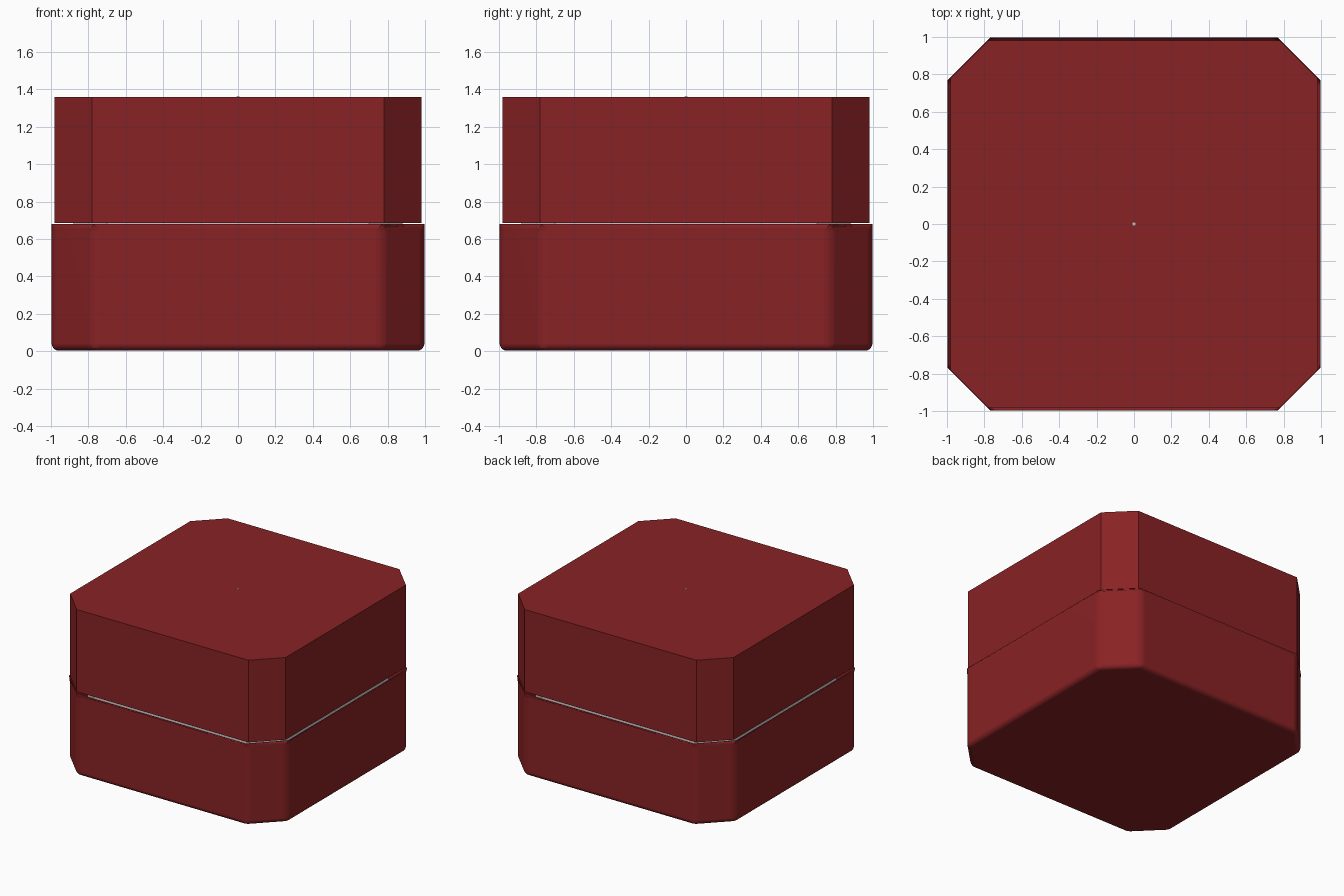
import bpy, bmesh

if "Cube" in bpy.data.objects:
    bpy.data.objects.remove(bpy.data.objects["Cube"])

red = bpy.data.materials.new("dark_red")
red.diffuse_color = (0.25, 0.016, 0.018, 1)
red.use_nodes = True
red.node_tree.nodes["Principled BSDF"].inputs["Base Color"].default_value = red.diffuse_color


def octagon_block(name, r, c, z0, z1, wall=0.0, open_top=True, mat=None):
    """Square prism with cut corners; optional cavity from top or bottom."""
    pts = [(-c, -r), (c, -r), (r, -c), (r, c), (c, r), (-c, r), (-r, c), (-r, -c)]
    bm = bmesh.new()
    lo = [bm.verts.new((x, y, z0)) for x, y in pts]
    hi = [bm.verts.new((x, y, z1)) for x, y in pts]
    bottom = bm.faces.new(lo[::-1])
    top = bm.faces.new(hi)
    for i in range(8):
        j = (i + 1) % 8
        bm.faces.new((lo[i], lo[j], hi[j], hi[i]))
    if wall:
        face = top if open_top else bottom
        bmesh.ops.inset_region(bm, faces=[face], thickness=wall)
        depth = (z1 - z0 - wall) * (-1 if open_top else 1)
        ext = bmesh.ops.extrude_discrete_faces(bm, faces=[face])["faces"]
        for v in ext[0].verts:
            v.co.z += depth
    bm.normal_update()
    me = bpy.data.meshes.new(name)
    bm.to_mesh(me)
    bm.free()
    ob = bpy.data.objects.new(name, me)
    bpy.context.collection.objects.link(ob)
    if mat:
        me.materials.append(mat)
    return ob


# Rounded lower box, hollow from above
base = octagon_block("box_base", 0.997, 0.77, 0.003, 0.68, 0.09, True, red)
bev = base.modifiers.new("soft_edges", "BEVEL")
bev.width = 0.04
bev.segments = 5
bev.limit_method = 'ANGLE'
for p in base.data.polygons:
    p.use_smooth = True
wn = base.modifiers.new("even_shading", "WEIGHTED_NORMAL")
wn.keep_sharp = True

# Crisp-edged lid, hollow from below, with a hairline gap above the base
octagon_block("box_lid", 0.98, 0.78, 0.685, 1.36, 0.08, False, red)

# Grey cushion seen through the gap
octagon_block("inner_cushion", 0.88, 0.70, 0.12, 0.70)

# Tiny pin in the middle of the lid
bpy.ops.mesh.primitive_cylinder_add(vertices=12, radius=0.008, depth=0.02,
                                    location=(0, 0, 1.353))
bpy.context.object.name = "lid_pin"
